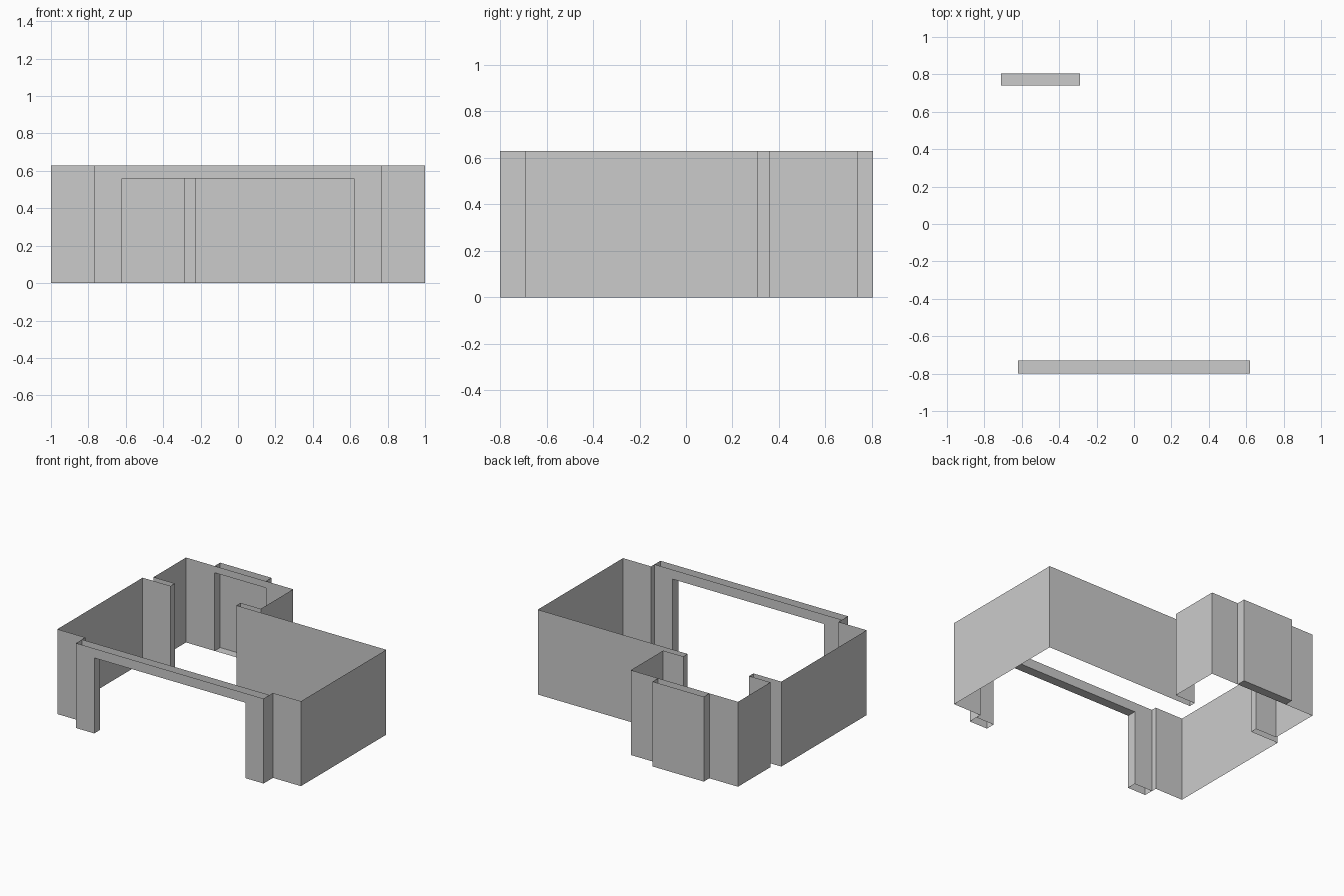
import bpy
import bmesh
from mathutils import Vector

cube = bpy.data.objects.get("Cube")
if cube:
    bpy.data.objects.remove(cube, do_unlink=True)

HEIGHT = 0.63
UP = (0, 0, HEIGHT)

grey = bpy.data.materials.new("plain_grey")
grey.use_nodes = True
COLOUR = (0.6, 0.6, 0.6, 1)
grey.diffuse_color = COLOUR
grey.node_tree.nodes["Principled BSDF"].inputs["Base Color"].default_value = COLOUR


def add_object(name, bm):
    mesh = bpy.data.meshes.new(name)
    bm.to_mesh(mesh)
    bm.free()
    mesh.materials.append(grey)
    obj = bpy.data.objects.new(name, mesh)
    bpy.context.collection.objects.link(obj)
    return obj


def sheet(name, path, sweep):
    """Thin surface made by sweeping an open path along a vector."""
    bm = bmesh.new()
    near = [bm.verts.new(p) for p in path]
    far = [bm.verts.new(Vector(p) + Vector(sweep)) for p in path]
    for i in range(len(path) - 1):
        bm.faces.new((near[i], near[i + 1], far[i + 1], far[i]))
    return add_object(name, bm)


def wall(name, plan):
    return sheet(name, [(x, y, 0) for x, y in plan], UP)


def wall_with_opening(name, y, x0, x1, door0, door1, head):
    """Upright wall with a doorway reaching down to the ground."""
    bm = bmesh.new()
    for a, b, low in ((x0, door0, 0), (door0, door1, head), (door1, x1, 0)):
        corners = ((a, low), (b, low), (b, HEIGHT), (a, HEIGHT))
        bm.faces.new([bm.verts.new((x, y, z)) for x, z in corners])
    bmesh.ops.remove_doubles(bm, verts=bm.verts[:], dist=0.0001)
    bmesh.ops.dissolve_limit(bm, angle_limit=0.01, verts=bm.verts[:], edges=bm.edges[:])
    return add_object(name, bm)


# Main room walls, with the stepped entry into the rear annex
wall("left_walls", [(0.77, -0.8), (0.77, -0.69), (1, -0.69), (1, 0.31),
                    (-0.23, 0.31), (-0.23, 0.36), (-0.065, 0.36), (-0.065, 0.74)])
wall("right_walls", [(-0.945, 0.74), (-0.945, 0.36), (-0.77, 0.36), (-0.77, 0.31),
                     (-1, 0.31), (-1, 0.06), (-1, -0.19), (-1, -0.44),
                     (-1, -0.69), (-0.77, -0.69), (-0.77, -0.8)])

# Wide front portal: hollow frame with lined opening
FRONT, INNER, DOOR, HEAD = -0.8, -0.73, 0.62, 0.56
wall_with_opening("portal_outer_face", FRONT, -0.77, 0.77, -DOOR, DOOR, HEAD)
wall_with_opening("portal_inner_face", INNER, -0.77, 0.77, -DOOR, DOOR, HEAD)
sheet("portal_lining", [(-DOOR, FRONT, 0), (-DOOR, FRONT, HEAD),
                        (DOOR, FRONT, HEAD), (DOOR, FRONT, 0)], (0, INNER - FRONT, 0))

# Rear annex wall with a shallow alcove projecting behind it
BACK, ALCOVE, A0, A1, A_HEAD = 0.74, 0.805, -0.71, -0.29, 0.58
wall_with_opening("annex_back_wall", BACK, -0.945, -0.065, A0, A1, A_HEAD)
wall("alcove_walls", [(A1, BACK), (A1, ALCOVE), (A0, ALCOVE), (A0, BACK)])
for part, z in (("alcove_floor", 0), ("alcove_soffit", A_HEAD)):
    sheet(part, [(A0, BACK, z), (A1, BACK, z)], (0, ALCOVE - BACK, 0))
